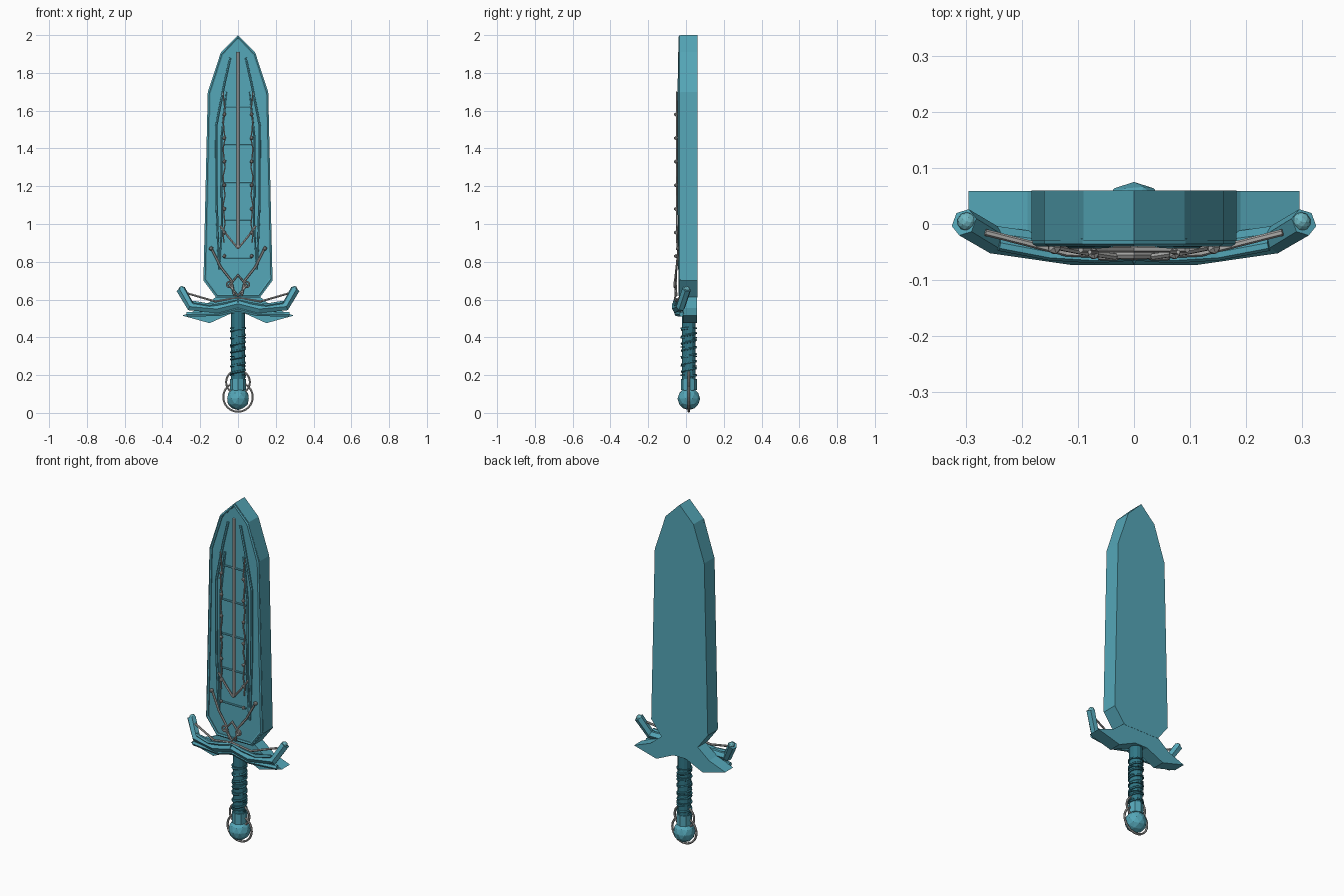
import bpy, bmesh, math
from mathutils import Vector

cube = bpy.data.objects.get("Cube")
if cube:
    bpy.data.objects.remove(cube)


def material(name, colour):
    m = bpy.data.materials.new(name)
    m.use_nodes = True
    m.diffuse_color = (*colour, 1)
    m.node_tree.nodes["Principled BSDF"].inputs["Base Color"].default_value = (*colour, 1)
    return m


TEAL = material("teal", (0.09, 0.385, 0.48))
DARK = material("dark teal", (0.03, 0.185, 0.24))
PALE = material("pale teal", (0.16, 0.48, 0.54))
GREY = material("light grey", (0.42, 0.42, 0.41))
AXIS = 0.015    # depth of the grip axis


def add(name, mesh, mat):
    mesh.materials.clear()
    mesh.materials.append(mat)
    ob = bpy.data.objects.new(name, mesh)
    bpy.context.collection.objects.link(ob)
    return ob


def from_bm(name, bm, mat):
    mesh = bpy.data.meshes.new(name)
    bm.to_mesh(mesh)
    bm.free()
    return add(name, mesh, mat)


def mirrored(half):
    """Close a right-hand outline that starts and ends on the centre line."""
    return half + [(-x, z) for x, z in reversed(half[1:-1])]


def slab(name, half, y0, y1, mat):
    """Extrude a symmetric outline through the depth."""
    bm = bmesh.new()
    face = bm.faces.new([bm.verts.new((x, y0, z)) for x, z in mirrored(half)])
    out = bmesh.ops.extrude_face_region(bm, geom=[face])
    verts = [g for g in out["geom"] if isinstance(g, bmesh.types.BMVert)]
    bmesh.ops.translate(bm, verts=verts, vec=(0, y1 - y0, 0))
    bmesh.ops.recalc_face_normals(bm, faces=bm.faces)
    return from_bm(name, bm, mat)


def tube(name, pts, r, mat, both=False, cyclic=False):
    """Sweep a round bar along points, optionally on both sides."""
    cu = bpy.data.curves.new(name, "CURVE")
    cu.dimensions = "3D"
    cu.bevel_depth = r
    cu.bevel_resolution = 1
    cu.use_fill_caps = True
    for s in (1, -1) if both else (1,):
        sp = cu.splines.new("POLY")
        sp.points.add(len(pts) - 1)
        sp.use_cyclic_u = cyclic
        for p, (x, y, z) in zip(sp.points, pts):
            p.co = (s * x, y, z, 1)
    tmp = bpy.data.objects.new(name + "_path", cu)
    bpy.context.collection.objects.link(tmp)
    bpy.context.view_layer.update()
    deps = bpy.context.evaluated_depsgraph_get()
    mesh = bpy.data.meshes.new_from_object(tmp.evaluated_get(deps))
    bpy.data.objects.remove(tmp)
    for poly in mesh.polygons:
        poly.use_smooth = False
    return add(name, mesh, mat)


def balls(name, centres, r, mat, detail=1):
    bm = bmesh.new()
    for c in centres:
        new = bmesh.ops.create_icosphere(bm, subdivisions=detail, radius=r)["verts"]
        bmesh.ops.translate(bm, verts=new, vec=Vector(c))
    return from_bm(name, bm, mat)


def ring(name, centre, radius, r, mat):
    x, y, z = centre
    steps = [math.tau * i / 24 for i in range(24)]
    return tube(name, [(x + radius * math.cos(a), y, z + radius * math.sin(a)) for a in steps],
                r, mat, cyclic=True)


def cylinder(name, z0, z1, r, sides, mat):
    bm = bmesh.new()
    bmesh.ops.create_cone(bm, cap_ends=True, segments=sides, radius1=r, radius2=r, depth=z1 - z0)
    bmesh.ops.translate(bm, verts=bm.verts, vec=(0, AXIS, (z0 + z1) / 2))
    return from_bm(name, bm, mat)


# Blade slab with a raised rim along its front edge
outline = [(0, 2.0), (0.09, 1.91), (0.16, 1.7), (0.183, 0.7), (0.115, 0.61), (0, 0.61)]
slab("blade", outline, -0.03, 0.06, TEAL)
rim = [(x * 0.95, 1.3 + (z - 1.3) * 0.985) for x, z in outline]
tube("blade_rim", [(x, -0.031, z) for x, z in mirrored(rim)], 0.009, TEAL, cyclic=True)

# Central rib, fuller lines and cross bars
tube("centre_rib", [(0, -0.035, 0.87), (0, -0.035, 1.91)], 0.009, GREY)
tube("fuller_line", [(0.04, -0.035, 1.88), (0.07, -0.037, 1.75), (0.115, -0.037, 1.52),
                     (0.113, -0.037, 1.1), (0.10, -0.035, 0.76)], 0.007, TEAL, both=True)
tube("inner_fuller_line", [(0.06, -0.035, 1.7), (0.088, -0.037, 1.45), (0.085, -0.037, 1.0),
                           (0.095, -0.035, 0.8)], 0.006, TEAL, both=True)
for i in range(5):
    z = 0.82 + 0.2 * i
    tube("cross_bar", [(-0.075, -0.034, z), (0.075, -0.034, z)], 0.005, TEAL)

# Wandering vines with beads
vine = [(0.074 + 0.006 * math.sin(i * 2.1), -0.05, 0.9 + 0.05 * i) for i in range(17)]
tube("vine", vine, 0.004, GREY, both=True)
beads = [(s * 0.072, -0.053, 0.83 + 0.125 * i) for s in (1, -1) for i in range(7)]
balls("vine_beads", beads, 0.011, GREY)

# Branching ornament at the foot of the blade
tube("chevron", [(0, -0.045, 0.87), (0.05, -0.045, 0.93), (0.095, -0.045, 0.99)],
     0.006, GREY, both=True)
tube("root_branch", [(0.02, -0.05, 0.62), (0.035, -0.058, 0.7), (0.09, -0.05, 0.77),
                     (0.14, -0.04, 0.87)], 0.006, GREY, both=True)
balls("branch_tips", [(s * 0.142, -0.042, 0.87) for s in (1, -1)], 0.013, GREY)
diamond = [(0, 0.73), (0.045, 0.675), (0, 0.62)]
tube("foot_diamond", [(x, -0.055, z) for x, z in mirrored(diamond)], 0.007, GREY, cyclic=True)
for s in (1, -1):
    ring("foot_ring", (s * 0.045, -0.06, 0.68), 0.015, 0.005, GREY)

# Winged guard plate behind the bars
wing = [(0, 0.63), (0.11, 0.62), (0.19, 0.555), (0.295, 0.515), (0.15, 0.475), (0.04, 0.525), (0, 0.525)]
slab("guard_plate", wing, -0.015, 0.059, TEAL)

# Upswept guard bars, tie rods and end knobs
tube("guard_bar", [(0, -0.048, 0.578), (0.11, -0.048, 0.55), (0.25, -0.028, 0.562),
                   (0.303, 0.003, 0.655)], 0.025, TEAL, both=True)
tube("lower_guard_bar", [(0, -0.05, 0.55), (0.1, -0.048, 0.525), (0.27, -0.022, 0.522)],
     0.014, TEAL, both=True)
tube("upper_guard_bar", [(0, -0.055, 0.6), (0.07, -0.06, 0.585), (0.15, -0.055, 0.57),
                         (0.24, -0.038, 0.585)], 0.01, TEAL, both=True)
tube("tie_rod", [(0.265, -0.015, 0.632), (0.12, -0.052, 0.59), (0, -0.058, 0.61)],
     0.006, GREY, both=True)
balls("guard_knobs", [(s * 0.298, 0.004, 0.655) for s in (1, -1)], 0.017, PALE, 2)

# Grip with a spiral wrap and bands
cylinder("grip", 0.1, 0.55, 0.036, 12, DARK)
wrap = []
for i in range(7 * 12 + 1):
    a = math.tau * i / 12
    wrap.append((0.036 * math.cos(a), AXIS + 0.036 * math.sin(a), 0.19 + 0.26 * i / 84))
tube("grip_wrap", wrap, 0.007, DARK)
for i in range(6):
    cylinder("grip_band", 0.195 + 0.05 * i, 0.202 + 0.05 * i, 0.043, 12, DARK)

# Pommel ball, collar and hanging rings
balls("pommel", [(0, AXIS, 0.075)], 0.06, TEAL, 2)
cylinder("pommel_collar", 0.12, 0.18, 0.042, 8, TEAL)
ring("pommel_ring", (0, AXIS, 0.084), 0.078, 0.006, GREY)
ring("upper_pommel_ring", (0, AXIS, 0.163), 0.063, 0.006, GREY)
